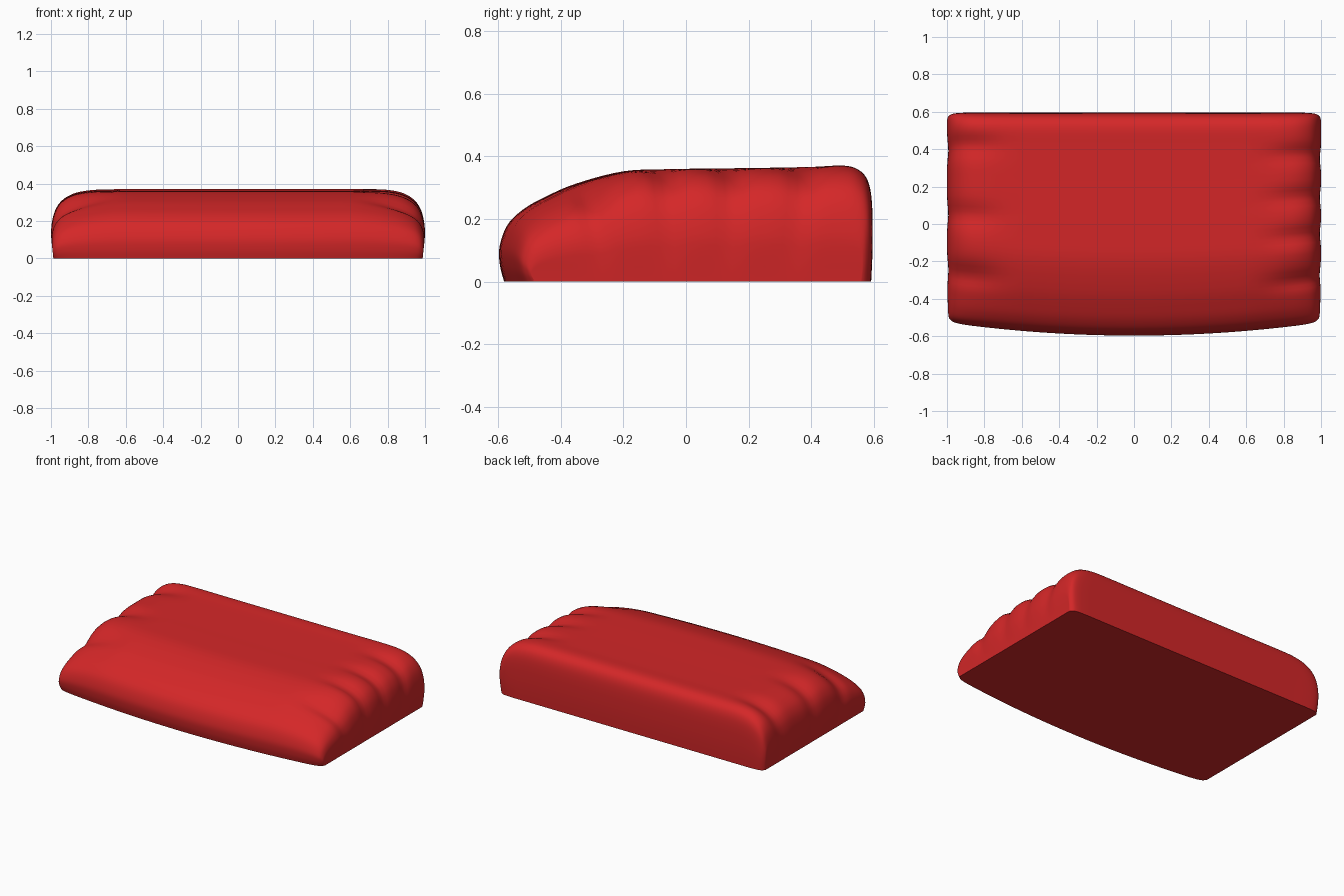
import bpy, bmesh, math

cube = bpy.data.objects.get("Cube")
if cube:
    bpy.data.objects.remove(cube, do_unlink=True)

# Side profile through the middle, front bottom to back bottom (y, z)
PROFILE = [(-.58, 0), (-.593, .05), (-.595, .11), (-.57, .18), (-.52, .23), (-.45, .27),
           (-.35, .313), (-.2, .352), (-.05, .359), (.1, .361), (.25, .363), (.4, .366),
           (.5, .37), (.55, .356), (.58, .32), (.593, .25), (.595, .12), (.59, 0)]
# Rounding toward each end (x, height factor, corner inset)
END_PATH = [(0, 1, 0), (.25, 1, 0), (.5, 1, 0), (.7, 1, 0), (.8, .99, 0), (.88, .945, 0),
            (.94, .85, .002), (.975, .72, .008), (.993, .56, .02), (1, .38, .032),
            (1, .18, .038), (1, 0, .042)]
# Fold positions and width at the right (-1) and left (1) ends
FOLDS = {-1: ((.41, .02, -.32), .065), 1: ((.36, .12, -.1, -.35), .05)}


def smooth_path(points, steps):
    """Catmull-Rom samples through the points."""
    out = []
    for i in range(len(points) - 1):
        a, b, c, d = (points[max(0, min(len(points) - 1, i + k))] for k in (-1, 0, 1, 2))
        for s in range(steps):
            t = s / steps
            out.append(tuple(.5 * (2 * q + (r - p) * t + (2 * p - 5 * q + 4 * r - w) * t * t
                                   + (3 * q - p - 3 * r + w) * t ** 3)
                             for p, q, r, w in zip(a, b, c, d)))
    return out + [tuple(points[-1])]


def ramp(v, lo, hi):
    t = max(0, min(1, (v - lo) / (hi - lo)))
    return t * t * (3 - 2 * t)


def body_point(side, station, y, z):
    x, h, inset = station
    x = min(x, 1)
    # Soft folds that deepen toward the ends
    centres, width = FOLDS[side]
    fold = sum(math.exp(-((y - c) / width) ** 2) for c in centres)
    end = ramp(x, .6, .95)
    height = z * h * (1 - .1 * end * ramp(-y, .1, .45))
    height -= fold * .032 * end * h * ramp(z, .15, .34)
    height = max(0, height)
    # Bowed front edge and rounded corners
    py = y + .07 * x * x * (.6 - y) / 1.2
    py -= inset * max(-1, min(1, y / .5))
    # Ends pull in slightly at the folds and taper at the base
    px = x - .007 * fold * ramp(x, .9, 1) * ramp(height, 0, .15)
    px *= 1 - .015 * (1 - ramp(height, -.05, .15))
    return side * px, py, height


# Padded body lofted from end to end, each section closed by the flat underside
profile = smooth_path(PROFILE, 5)
half = smooth_path(END_PATH, 4)
stations = [(-1, s) for s in reversed(half[1:])] + [(1, s) for s in half]
bm = bmesh.new()
rows = [[bm.verts.new(body_point(side, s, y, z)) for y, z in profile] for side, s in stations]
count = len(profile)
for r0, r1 in zip(rows, rows[1:]):
    for j in range(count):
        k = (j + 1) % count
        bm.faces.new((r0[j], r0[k], r1[k], r1[j]))
bmesh.ops.recalc_face_normals(bm, faces=bm.faces)
mesh = bpy.data.meshes.new("padded_cushion")
bm.to_mesh(mesh)
bm.free()
cushion = bpy.data.objects.new("padded_cushion", mesh)
bpy.context.collection.objects.link(cushion)

# Red fabric
red = bpy.data.materials.new("red")
red.use_nodes = True
colour = (.66, .02, .021, 1)
red.diffuse_color = colour
red.node_tree.nodes["Principled BSDF"].inputs["Base Color"].default_value = colour
mesh.materials.append(red)

bpy.ops.object.select_all(action='DESELECT')
cushion.select_set(True)
bpy.context.view_layer.objects.active = cushion
bpy.ops.object.shade_smooth_by_angle(angle=math.radians(50))
